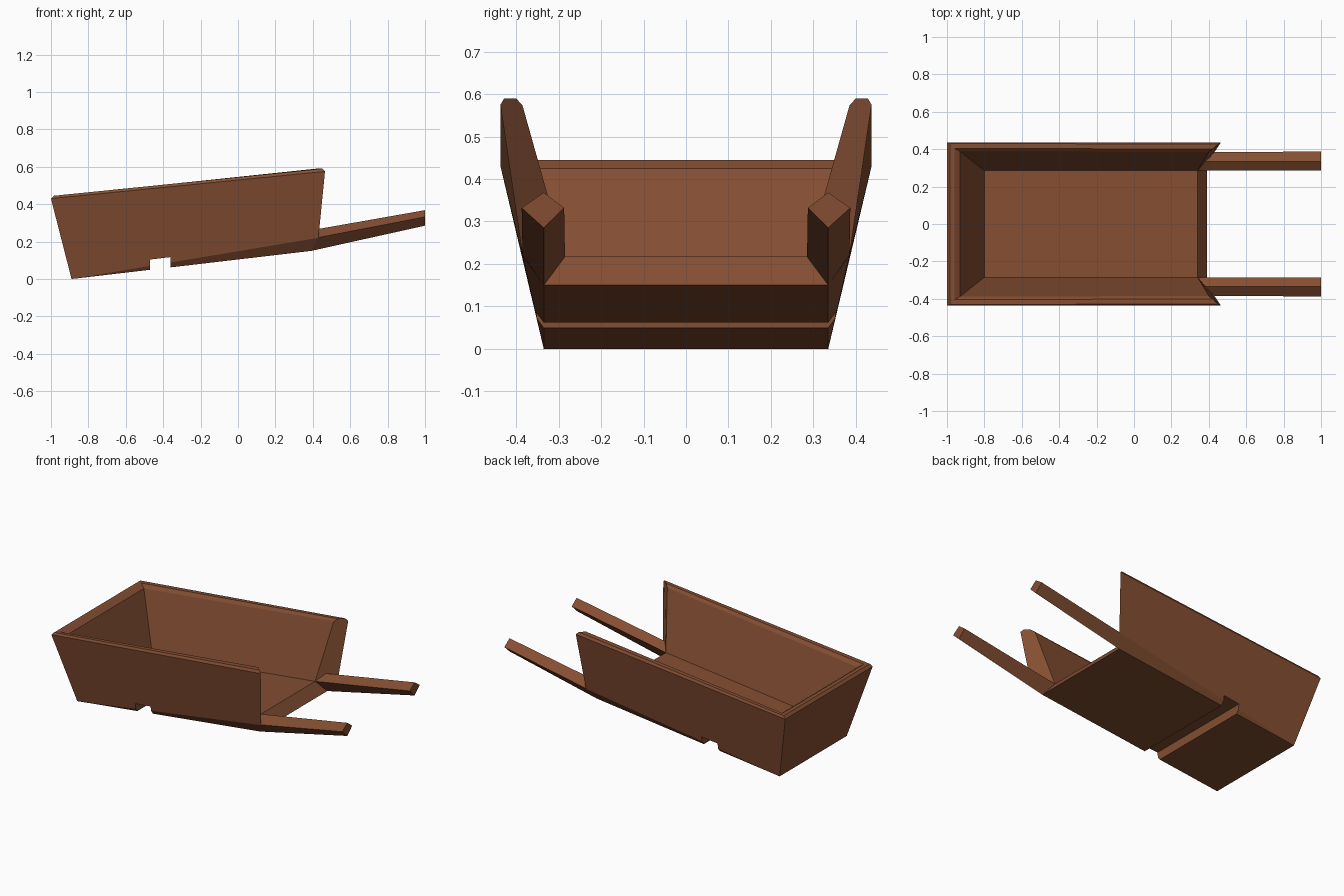
import bpy
import bmesh
from mathutils import Vector

cube = bpy.data.objects.get("Cube")
if cube:
    bpy.data.objects.remove(cube, do_unlink=True)

wood = bpy.data.materials.new("brown wood")
wood.use_nodes = True
colour = (0.23, 0.076, 0.032, 1)
wood.diffuse_color = colour
wood.node_tree.nodes["Principled BSDF"].inputs["Base Color"].default_value = colour


def finish(name, bm):
    bmesh.ops.recalc_face_normals(bm, faces=bm.faces[:])
    mesh = bpy.data.meshes.new(name)
    bm.to_mesh(mesh)
    bm.free()
    mesh.materials.append(wood)
    obj = bpy.data.objects.new(name, mesh)
    bpy.context.collection.objects.link(obj)
    return obj


def ring(bm, points, side=1):
    return [bm.verts.new((x, y * side, z)) for x, y, z in points]


def bridge(bm, a, b):
    for i in range(len(a) - 1):
        bm.faces.new((a[i], a[i + 1], b[i + 1], b[i]))


def prism(name, start, end, side=1):
    bm = bmesh.new()
    a, b = ring(bm, start, side), ring(bm, end, side)
    bridge(bm, a + a[:1], b + b[:1])
    bm.faces.new(a)
    bm.faces.new(b)
    return finish(name, bm)


# Wall sections: outer foot, bevelled rim, inner foot
front = [(.39, .335, .15), (.43, .385, .22), (.465, .437, .575), (.45, .428, .59),
         (.42, .40, .59), (.40, .385, .573), (.34, .285, .217)]
rear = [(-.89, .335, 0), (-1, .437, .43), (-.985, .43, .445),
        (-.96, .405, .445), (-.93, .388, .425), (-.80, .285, .087)]

# Tray: two flared sides, an end wall and a sloping floor, open at +x
bm = bmesh.new()
fl, fr = ring(bm, front), ring(bm, front, -1)
rl, rr = ring(bm, rear), ring(bm, rear, -1)
for f, r in ((fl, rl), (fr, rr)):
    bm.faces.new((r[0], f[0], f[1]))
    bm.faces.new((r[0], f[1], f[2], r[1]))
    bridge(bm, f[2:], r[1:])
    bm.faces.new(f)
bridge(bm, rl, rr)
for i, j in ((0, 0), (-1, -1)):
    bm.faces.new((fl[i], rl[j], rr[j], fr[i]))
bm.faces.new((fl[0], fl[-1], fr[-1], fr[0]))
tray = finish("tray", bm)

# Axle groove cut across the underside
profile = [(-.47, -.1), (-.36, -.1), (-.36, .117), (-.47, .104)]
cutter = prism("axle_groove_cutter", [(x, -.6, z) for x, z in profile],
               [(x, .6, z) for x, z in profile])
cutter.hide_render = True
cutter.hide_set(True)
cutter.display_type = 'WIRE'
cut = tray.modifiers.new("axle groove", 'BOOLEAN')
cut.operation = 'DIFFERENCE'
cut.solver = 'EXACT'
cut.object = cutter

# Diamond-section handles
base = [(.39, .335, .15), (.43, .385, .222), (.37, .335, .257), (.34, .285, .217)]
grip = [(1, .335, .285), (1, .387, .332), (1, .335, .368), (1, .287, .332)]
for side, name in ((1, "left_handle"), (-1, "right_handle")):
    prism(name, base, grip, side)
